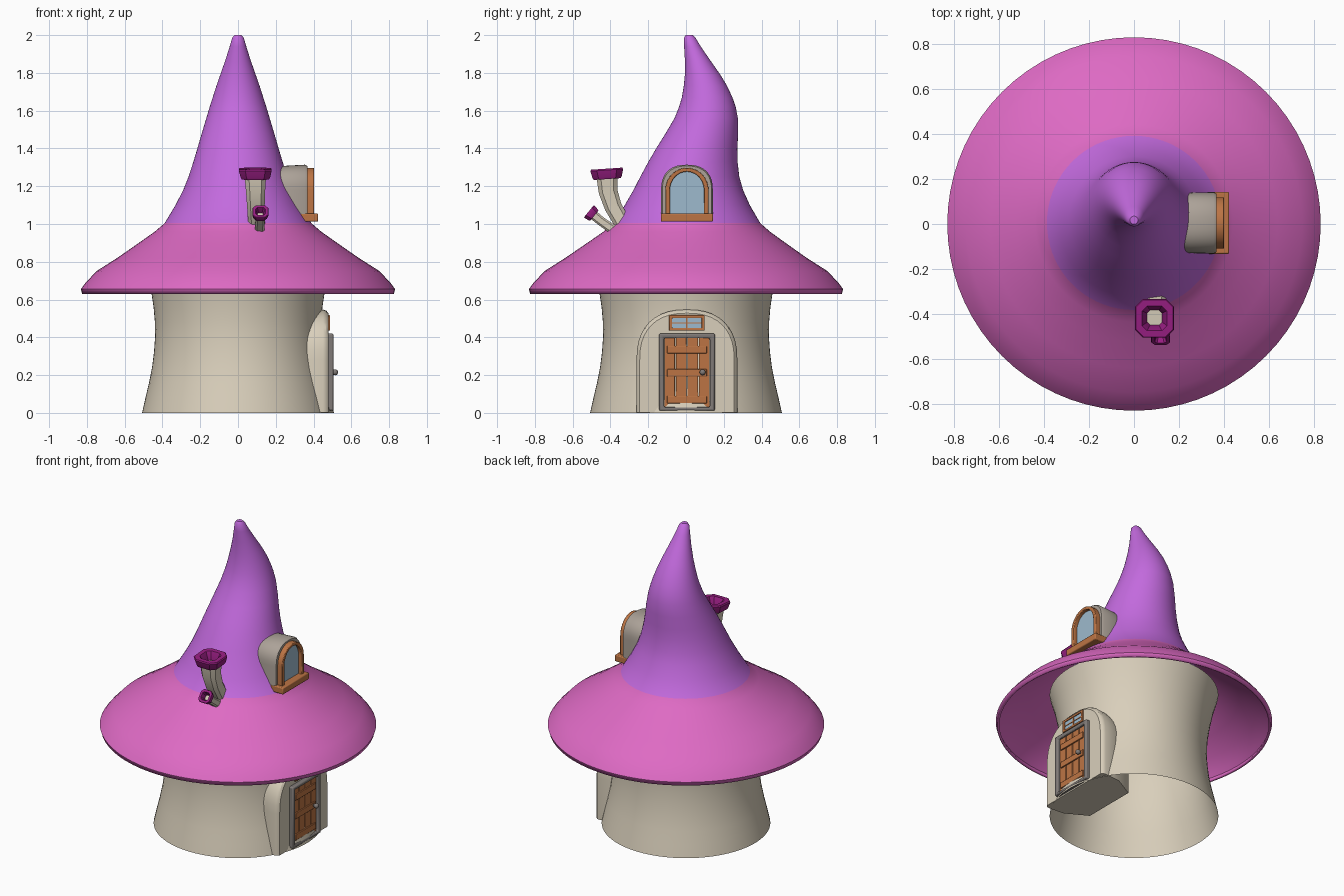
import bpy, bmesh, math
from mathutils import Vector

if "Cube" in bpy.data.objects:
    bpy.data.objects.remove(bpy.data.objects["Cube"])


def material(name, rgb):
    lin = [((c / 255 + 0.055) / 1.055) ** 2.4 for c in rgb]
    m = bpy.data.materials.new(name)
    m.diffuse_color = (*lin, 1)
    m.use_nodes = True
    m.node_tree.nodes["Principled BSDF"].inputs["Base Color"].default_value = m.diffuse_color
    return m


CREAM = material("cream plaster", (217, 207, 187))
PINK = material("pink roof", (222, 106, 196))
PURPLE = material("purple roof", (195, 106, 222))
MAGENTA = material("magenta cap", (152, 30, 130))
WOOD = material("orange wood", (188, 116, 68))
GLASS = material("blue glass", (158, 186, 205))
GREY = material("grey frame", (128, 122, 119))
STONE = material("warm grey stone", (172, 162, 152))
CY = 0.005  # centre line of the door and dormer


def loft(name, rings, mat, cap=(True, True), loop=False, bevel=0.0):
    """Skin a list of equal-length point rings into one object."""
    bm = bmesh.new()
    vs = [[bm.verts.new(p) for p in r] for r in rings]
    n = len(vs[0])
    pairs = list(zip(vs, vs[1:])) + ([(vs[-1], vs[0])] if loop else [])
    for a, b in pairs:
        for i in range(n):
            j = (i + 1) % n
            bm.faces.new((a[i], a[j], b[j], b[i]))
    if not loop:
        if cap[0]:
            bm.faces.new(vs[0][::-1])
        if cap[1]:
            bm.faces.new(vs[-1])
    if loop or all(cap):
        bmesh.ops.recalc_face_normals(bm, faces=bm.faces)
    me = bpy.data.meshes.new(name)
    bm.to_mesh(me)
    bm.free()
    ob = bpy.data.objects.new(name, me)
    bpy.context.collection.objects.link(ob)
    me.materials.append(mat)
    if bevel:
        mod = ob.modifiers.new("bevel", 'BEVEL')
        mod.width, mod.segments, mod.limit_method = bevel, 2, 'ANGLE'
    return ob


def circle(r, z, cy=0.0, n=72):
    return [(r * math.cos(2 * math.pi * i / n),
             cy + r * math.sin(2 * math.pi * i / n), z) for i in range(n)]


def rect(hw, z0, z1):
    return [(CY - hw, z0), (CY + hw, z0), (CY + hw, z1), (CY - hw, z1)]


def arch(hw, z0, zs, zt, p=2.0, n=20):
    """Arch outline in y, z: straight sides to zs, rounded top at zt."""
    pts = [(CY - hw, z0), (CY + hw, z0)]
    for i in range(n + 1):
        c, s = math.cos(math.pi * i / n), math.sin(math.pi * i / n)
        pts.append((CY + hw * math.copysign(abs(c) ** (2 / p), c),
                    zs + (zt - zs) * abs(s) ** (2 / p)))
    return pts


def at(x, outline):
    return [(x, y, z) for y, z in outline]


def plate(name, outline, x0, x1, mat, bevel=0.0):
    return loft(name, [at(x0, outline), at(x1, outline)], mat, bevel=bevel)


def frame(name, outer, inner, x0, x1, mat, bevel=0.0):
    return loft(name, [at(x0, outer), at(x1, outer), at(x1, inner), at(x0, inner)],
                mat, loop=True, bevel=bevel)


def shifted(outline, dy):
    return [(y + dy, z) for y, z in outline]


# Round flared wall, open at both ends
wall = [(0.0, 0.508), (0.08, 0.49), (0.16, 0.471), (0.24, 0.455), (0.32, 0.445),
        (0.40, 0.439), (0.48, 0.44), (0.56, 0.447), (0.64, 0.459), (0.74, 0.48), (0.84, 0.508)]
loft("wall", [circle(r, z) for z, r in wall], CREAM, cap=(False, False))

# Bent pointed roof: height, radius, y offset
roof_rings = [(0.63, 0.825, 0), (0.655, 0.832, 0), (0.685, 0.81, 0), (0.75, 0.75, 0),
              (0.82, 0.64, 0), (0.90, 0.525, 0.002), (0.96, 0.44, 0.004),
              (1.005, 0.388, 0.005), (1.10, 0.331, 0.007), (1.18, 0.29, 0.012),
              (1.25, 0.262, 0.02), (1.33, 0.236, 0.037), (1.40, 0.215, 0.057),
              (1.48, 0.192, 0.084), (1.56, 0.168, 0.107), (1.62, 0.15, 0.113),
              (1.67, 0.134, 0.112), (1.73, 0.115, 0.103), (1.79, 0.094, 0.088),
              (1.87, 0.066, 0.06), (1.94, 0.044, 0.034), (1.985, 0.031, 0.02),
              (2.0, 0.018, 0.017)]
roof = loft("roof", [circle(r, z, cy) for z, r, cy in roof_rings], PINK, cap=(False, True))
roof.data.materials.append(PURPLE)
for f in roof.data.polygons:
    f.material_index = int(f.center.z > 1.005)
shell = roof.modifiers.new("thickness", 'SOLIDIFY')
shell.thickness, shell.offset = 0.015, -1

# Porch block around the door
loft("porch", [at(0.20, arch(0.18, 0.003, 0.26, 0.48, 2.4)),
               at(0.34, arch(0.258, 0.003, 0.28, 0.535, 2.4)),
               at(0.45, arch(0.267, 0.003, 0.28, 0.547, 2.4)),
               at(0.468, arch(0.262, 0.003, 0.28, 0.541, 2.4)),
               at(0.478, arch(0.25, 0.003, 0.28, 0.528, 2.4))], CREAM)

# Door: frame, planks, battens, knob
frame("door_frame", rect(0.148, 0.012, 0.42), rect(0.121, 0.03, 0.396), 0.46, 0.505, GREY, 0.008)
for i in range(4):
    plate(f"door_plank_{i + 1}", shifted(rect(0.0285, 0.02, 0.40), -0.0915 + 0.061 * i),
          0.46, 0.488, WOOD, 0.003)
for i, z in enumerate((0.07, 0.212, 0.335)):
    plate(f"door_batten_{i + 1}", rect(0.105, z - 0.02, z + 0.02), 0.47, 0.496, WOOD, 0.003)
bpy.ops.mesh.primitive_uv_sphere_add(segments=16, ring_count=10, radius=0.016,
                                     location=(0.514, 0.088, 0.215))
knob = bpy.context.object
knob.name = "door_knob"
knob.data.materials.append(GREY)
plate("knob_stem", shifted(rect(0.007, 0.208, 0.222), 0.083), 0.48, 0.51, GREY)

# Small window over the door
frame("transom_frame", rect(0.094, 0.435, 0.517), rect(0.078, 0.449, 0.503), 0.46, 0.488, WOOD, 0.003)
plate("transom_glass", rect(0.085, 0.44, 0.51), 0.46, 0.481, GLASS)
plate("transom_upright", rect(0.004, 0.445, 0.507), 0.47, 0.484, WOOD)
plate("transom_crossbar", rect(0.082, 0.473, 0.479), 0.47, 0.484, WOOD)

# Dormer: stone hood, arched frame, glass, sill
loft("dormer_hood", [at(0.16, arch(0.125, 1.02, 1.17, 1.295, 2.4)),
                     at(0.25, arch(0.135, 1.02, 1.18, 1.308, 2.4)),
                     at(0.355, arch(0.137, 1.02, 1.18, 1.314, 2.4)),
                     at(0.368, arch(0.13, 1.02, 1.18, 1.307, 2.4))], STONE)
frame("dormer_frame", arch(0.114, 1.04, 1.18, 1.297), arch(0.09, 1.055, 1.18, 1.277),
      0.35, 0.402, WOOD, 0.004)
plate("dormer_glass", arch(0.1, 1.045, 1.18, 1.287), 0.35, 0.378, GLASS)
plate("dormer_sill", rect(0.138, 1.012, 1.056), 0.33, 0.424, WOOD, 0.006)


def square_ring(center, axis, half):
    """Square with cut corners, perpendicular to an axis in the y-z plane."""
    u, v = Vector((1, 0, 0)), Vector(axis).normalized().cross(Vector((1, 0, 0)))
    k = 0.6
    corners = [(1, -k), (1, k), (k, 1), (-k, 1), (-1, k), (-1, -k), (-k, -1), (k, -1)]
    return [Vector(center) + (u * a + v * b) * half for a, b in corners]


def chimney(name, path, halves, cap_half, cap_h, hole):
    pts = [Vector(p) for p in path]
    rings = []
    for i, p in enumerate(pts):
        axis = pts[min(i + 1, len(pts) - 1)] - pts[max(i - 1, 0)]
        rings.append(square_ring(p, axis, halves[i]))
    loft(name + "_pipe", rings, CREAM)
    axis, top = (pts[-1] - pts[-2]).normalized(), pts[-1]
    prof = [(-0.1, hole * 0.6), (-0.1, cap_half * 0.82), (0.15, cap_half * 0.9),
            (0.85, cap_half), (1.0, cap_half * 0.95), (1.0, hole), (0.05, hole * 0.6)]
    loft(name + "_cap", [square_ring(top + axis * cap_h * t, axis, r) for t, r in prof],
         MAGENTA, loop=True)


# Two crooked chimneys on the front slope
chimney("tall_chimney", [(0.10, -0.29, 0.94), (0.098, -0.345, 1.02), (0.095, -0.385, 1.09),
                         (0.093, -0.412, 1.17), (0.092, -0.417, 1.243)],
        [0.042, 0.044, 0.046, 0.05, 0.056], 0.087, 0.05, 0.055)
chimney("short_chimney", [(0.115, -0.33, 0.94), (0.115, -0.40, 0.98), (0.117, -0.45, 1.015),
                          (0.118, -0.488, 1.046)],
        [0.026, 0.025, 0.024, 0.025], 0.042, 0.034, 0.026)

# Smooth shading with sharp edges kept
for ob in bpy.data.objects:
    ob.select_set(ob.type == 'MESH')
bpy.context.view_layer.objects.active = roof
bpy.ops.object.shade_smooth_by_angle(angle=math.radians(35))
